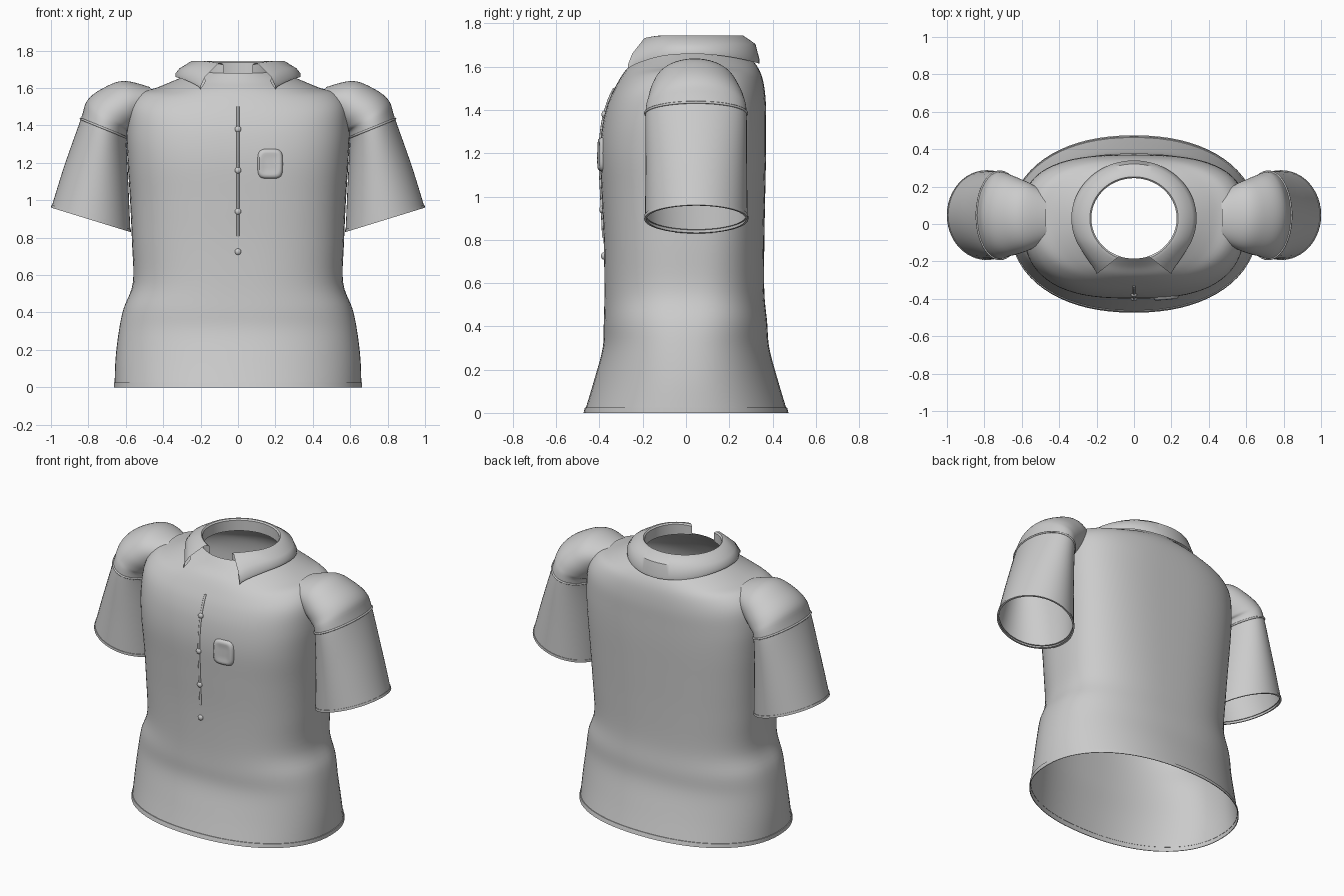
import bpy, bmesh, math
from mathutils import Vector

if "Cube" in bpy.data.objects:
    bpy.data.objects.remove(bpy.data.objects["Cube"])

cloth = bpy.data.materials.new("grey cloth")
cloth.diffuse_color = (0.6, 0.6, 0.6, 1)
cloth.use_nodes = True
cloth.node_tree.nodes["Principled BSDF"].inputs["Base Color"].default_value = cloth.diffuse_color
SEG = 72


def finish(name, bm, angle=40):
    bmesh.ops.recalc_face_normals(bm, faces=bm.faces)
    me = bpy.data.meshes.new(name)
    bm.to_mesh(me)
    bm.free()
    ob = bpy.data.objects.new(name, me)
    bpy.context.collection.objects.link(ob)
    me.materials.append(cloth)
    bpy.ops.object.select_all(action='DESELECT')
    ob.select_set(True)
    bpy.context.view_layer.objects.active = ob
    bpy.ops.object.shade_smooth_by_angle(angle=math.radians(angle))
    return ob


def loft(name, rings, closed=True, cap=False):
    bm = bmesh.new()
    vs = [[bm.verts.new(p) for p in r] for r in rings]
    n = len(rings[0])
    for a, b in zip(vs, vs[1:]):
        for i in range(n if closed else n - 1):
            j = (i + 1) % n
            bm.faces.new((a[i], a[j], b[j], b[i]))
    if cap:
        bm.faces.new(vs[-1])
    return finish(name, bm)


def smooth_rows(rows, steps=5):
    """Catmull-Rom interpolation of parameter rows."""
    out = []
    for k in range(len(rows) - 1):
        p0, p1 = rows[max(k - 1, 0)], rows[k]
        p2, p3 = rows[k + 1], rows[min(k + 2, len(rows) - 1)]
        for s in range(steps):
            t = s / steps
            out.append([b + 0.5 * t * (c - a + t * (2*a - 5*b + 4*c - d + t * (3*(b - c) + d - a)))
                        for a, b, c, d in zip(p0, p1, p2, p3)])
    return out + [list(rows[-1])]


def spow(v, e):
    return math.copysign(abs(v) ** e, v)


# Torso rows: z front, z side, z back, half width, y front, y back, y middle, squareness
body = smooth_rows([
    (0, 0, 0, .66, -.47, .47, 0, 2.2),
    (.15, .15, .15, .655, -.425, .425, 0, 2.2),
    (.3, .3, .3, .637, -.385, .385, 0, 2.3),
    (.42, .42, .42, .612, -.38, .375, .01, 2.4),
    (.56, .56, .56, .562, -.377, .362, .02, 2.5),
    (.78, .78, .78, .567, -.38, .362, .03, 2.6),
    (1.0, 1.0, 1.0, .577, -.39, .366, .04, 2.7),
    (1.2, 1.2, 1.2, .59, -.398, .37, .04, 2.8),
    (1.34, 1.36, 1.34, .597, -.385, .37, .04, 2.8),
    (1.44, 1.5, 1.45, .585, -.358, .368, .04, 2.7),
    (1.52, 1.575, 1.54, .53, -.32, .355, .04, 2.5),
    (1.585, 1.6, 1.6, .44, -.278, .33, .04, 2.3),
    (1.63, 1.645, 1.64, .33, -.23, .295, .035, 2.1),
    (1.68, 1.685, 1.685, .235, -.185, .25, .03, 2),
])


def body_ring(row, grow=0.0):
    zf, zs, zb, hx, yf, yb, yc, n = row
    pts = []
    for i in range(SEG):
        a = 2 * math.pi * i / SEG
        c, s = math.cos(a), math.sin(a)
        ry = (yb - yc if s > 0 else yc - yf) + grow
        zend = zb if s > 0 else zf
        pts.append((spow(c, 2 / n) * (hx + grow), yc + spow(s, 2 / n) * ry,
                    zs + (zend - zs) * s * s))
    return pts


loft("torso", [body_ring(r) for r in body])
hem = [list(body[0]), list(body[0])]
hem[1][:6] = [.025, .025, .025, .66, -.463, .463]
loft("hem_band", [body_ring(hem[0]), body_ring(hem[0], .004),
                  body_ring(hem[1], .004), body_ring(hem[1], -.002)])


def front_y(x, z):
    """Height of the chest surface at x, z."""
    for a, b in zip(body, body[1:]):
        if a[0] <= z <= b[0]:
            t = (z - a[0]) / (b[0] - a[0])
            hx, yf, yc, n = [a[k] + (b[k] - a[k]) * t for k in (3, 4, 6, 7)]
            return yc - (yc - yf) * (1 - abs(x / hx) ** n) ** (1 / n)


# Sleeve rows: outer x, outer z, inner x, inner z, y front, y back
sleeve = smooth_rows([
    (.998, .96, .575, .83, -.19, .285),
    (.93, 1.18, .585, 1.06, -.187, .282),
    (.84, 1.435, .595, 1.335, -.187, .28),
    (.805, 1.535, .565, 1.37, -.175, .268),
    (.72, 1.6, .53, 1.40, -.16, .245),
    (.61, 1.638, .50, 1.43, -.135, .215),
    (.47, 1.605, .45, 1.47, -.09, .16),
])


def sleeve_ring(row, side, grow=0.0):
    ox, oz, ix, iz, yf, yb = row
    mid = Vector(((ox + ix) / 2, (yf + yb) / 2, (oz + iz) / 2))
    half = Vector(((ox - ix) / 2, 0, (oz - iz) / 2))
    half *= 1 + grow / half.length
    ry = (yb - yf) / 2 + grow
    pts = []
    for i in range(48):
        a = 2 * math.pi * i / 48
        p = mid + half * math.cos(a) + Vector((0, ry * math.sin(a), 0))
        pts.append((p.x * side, p.y, p.z))
    return pts


def piping(name, pts, radius, cyclic):
    cu = bpy.data.curves.new(name, 'CURVE')
    cu.dimensions = '3D'
    cu.bevel_depth = radius
    cu.bevel_resolution = 2
    cu.use_fill_caps = True
    sp = cu.splines.new('POLY')
    sp.points.add(len(pts) - 1)
    for q, p in zip(sp.points, pts):
        q.co = (*p, 1)
    sp.use_cyclic_u = cyclic
    ob = bpy.data.objects.new(name, cu)
    bpy.context.collection.objects.link(ob)
    cu.materials.append(cloth)


for side, tag in ((1, "left"), (-1, "right")):
    loft(tag + "_sleeve", [sleeve_ring(r, side) for r in sleeve])
    low = sleeve[0]
    up = [a + (b - a) * .5 for a, b in zip(sleeve[0], sleeve[1])]
    loft(tag + "_cuff", [sleeve_ring(low, side, -.008), sleeve_ring(low, side, .003),
                         sleeve_ring(up, side, .003), sleeve_ring(up, side, -.008)])
    piping(tag + "_sleeve_seam", sleeve_ring(sleeve[10], side, .001), .006, True)

# Collar: folded strip swept around the neck, open at the front with two points
strips = []
for i in range(65):
    deg = 20 + 320 * i / 64
    d = min(deg, 360 - deg)
    sgn = 1 if deg <= 180 else -1
    a = math.radians(d)
    ao = math.radians(180 - (180 - d) * 143 / 160)
    w = max(0, 1 - (d - 20) / 32) ** 1.5
    inner = Vector((.228 * math.sin(a), .03 - .215 * math.cos(a), 1.67))
    edge = Vector((.335 * math.sin(ao), .03 - .31 * math.cos(ao),
                   1.665 - .045 * math.cos(ao) ** 2))
    edge = edge.lerp(Vector((.2, -.268, 1.598)), w)
    flat = Vector((edge.x - inner.x, edge.y - inner.y, 0))
    top = 1.745 - .012 * w
    mid_z = 1.705 - .045 * w
    prof = [inner,
            Vector((inner.x, inner.y, top - .008)),
            inner + flat * .08 + Vector((0, 0, top - 1.67)),
            inner + flat * .22 + Vector((0, 0, top - 1.672)),
            inner + flat * .8 + Vector((0, 0, mid_z - 1.67)),
            edge + Vector((0, 0, .012)),
            edge - Vector((0, 0, .006)),
            inner + flat * .75 + Vector((0, 0, mid_z - 1.69))]
    strips.append([(p.x * sgn, p.y, p.z) for p in prof])
loft("collar", strips, closed=False)

# Button placket line and buttons
piping("placket", [(0, front_y(0, z), z) for z in
                   [.81 + .69 * k / 24 for k in range(25)]], .007, False)
for k, z in enumerate((1.38, 1.16, .94, .725)):
    bm = bmesh.new()
    bmesh.ops.create_uvsphere(bm, u_segments=16, v_segments=10, radius=.017)
    for v in bm.verts:
        v.co = Vector((v.co.x, v.co.y * .7 + front_y(0, z) - .002, v.co.z + z))
    finish("button_%d" % (k + 1), bm)

# Chest pocket: softly raised rounded square
rings = []
for scale, lift in ((1, -.002), (.95, .008), (.85, .014), (.7, .014), (.55, .011), (.25, .01)):
    ring = []
    for i in range(32):
        t = 2 * math.pi * i / 32
        x = .172 + .068 * scale * spow(math.cos(t), .5)
        z = 1.195 + .08 * scale * spow(math.sin(t), .5)
        ring.append((x, front_y(x, z) - lift, z))
    rings.append(ring)
loft("chest_pocket", rings, cap=True)
